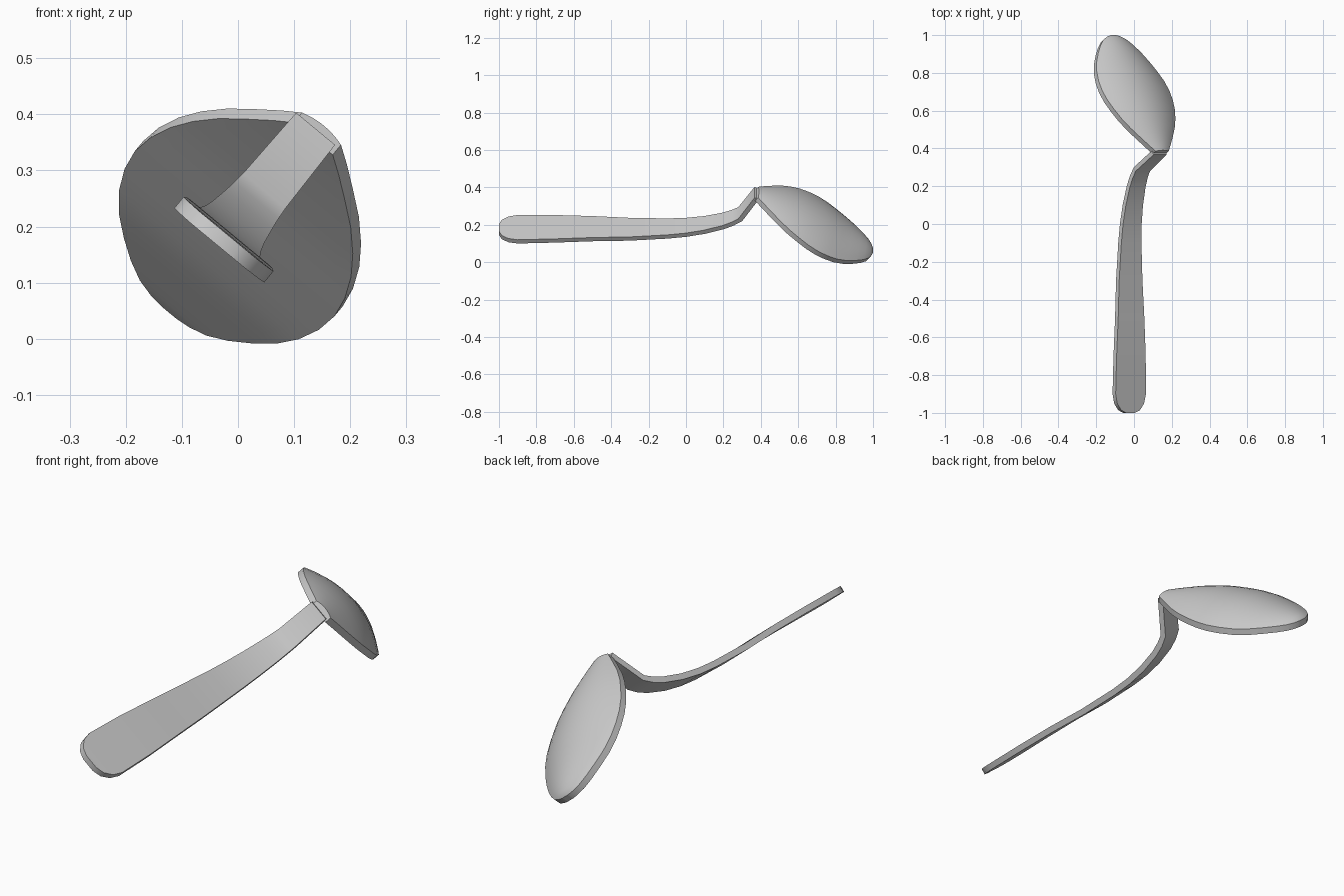
import bpy
import bmesh
from mathutils import Vector

cube = bpy.data.objects.get("Cube")
if cube:
    bpy.data.objects.remove(cube, do_unlink=True)

# Tilted frame of the spoon: length, width and height axes
LENGTH = Vector((0, 1, 0))
WIDTH = Vector((0.77, 0, -0.637))
HEIGHT = Vector((0.637, 0, 0.77))

steel = bpy.data.materials.new("grey_steel")
steel.use_nodes = True
grey = (0.6, 0.6, 0.6, 1)
steel.diffuse_color = grey
steel.node_tree.nodes["Principled BSDF"].inputs["Base Color"].default_value = grey


def point(along, across, up):
    return LENGTH * along + WIDTH * across + HEIGHT * up


def loft(name, sections):
    """Skin a list of closed cross-sections and cap both ends."""
    bm = bmesh.new()
    rings = [[bm.verts.new(p) for p in s] for s in sections]
    for a, b in zip(rings, rings[1:]):
        for i in range(len(a)):
            j = (i + 1) % len(a)
            bm.faces.new((a[i], a[j], b[j], b[i]))
    bm.faces.new(rings[0])
    bm.faces.new(rings[-1])
    bmesh.ops.recalc_face_normals(bm, faces=bm.faces)
    mesh = bpy.data.meshes.new(name)
    bm.to_mesh(mesh)
    bm.free()
    obj = bpy.data.objects.new(name, mesh)
    bpy.context.collection.objects.link(obj)
    mesh.materials.append(steel)
    bpy.ops.object.select_all(action="DESELECT")
    obj.select_set(True)
    bpy.context.view_layer.objects.active = obj
    bpy.ops.object.shade_smooth_by_angle(angle=0.6)
    return obj


# Handle: length, half width and height of each station
handle = [(-1.0, .03, .118), (-.985, .065, .118), (-.95, .092, .119), (-.9, .104, .12),
          (-.7, .1, .123), (-.5, .09, .124), (-.3, .08, .12), (-.1, .069, .125),
          (0, .064, .133), (.1, .059, .15), (.2, .054, .178), (.25, .051, .2),
          (.29, .049, .225), (.378, .045, .37)]
sections = []
for i, (y, w, h) in enumerate(handle):
    before, after = handle[max(i - 1, 0)], handle[min(i + 1, len(handle) - 1)]
    normal = Vector((before[2] - after[2], after[0] - before[0])).normalized() * 0.013
    sections.append([point(y + s * normal.x, -0.132 + side * w, h + s * normal.y)
                     for side, s in ((-1, -1), (1, -1), (1, 1), (-1, 1))])
loft("handle", sections)

# Bowl: flat underside, thin upright rim and a shallow domed back
bowl = [(.378, .045, .372), (.41, .075, .352), (.45, .11, .326), (.5, .152, .293),
        (.55, .185, .259), (.6, .209, .225), (.65, .225, .188), (.7, .231, .152),
        (.75, .225, .116), (.8, .208, .08), (.85, .182, .048), (.9, .147, .02),
        (.94, .112, -.003), (.97, .077, -.02), (.985, .045, -.028), (.992, .018, -.031)]
OUT = LENGTH * 0.564 + HEIGHT * 0.826
STEPS = 12
sections = []
for y, w, h in bowl:
    fractions = [2 * i / STEPS - 1 for i in range(STEPS + 1)]
    rim = [point(y, -0.124 + f * w, h) for f in fractions]
    rise = 0.065 * (w - 0.018) / 0.213
    under = [p - OUT * 0.014 for p in rim]
    back = [p + OUT * (0.014 + rise * (1 - f * f)) for p, f in zip(rim, fractions)]
    sections.append(under + back[::-1])
loft("bowl", sections)
